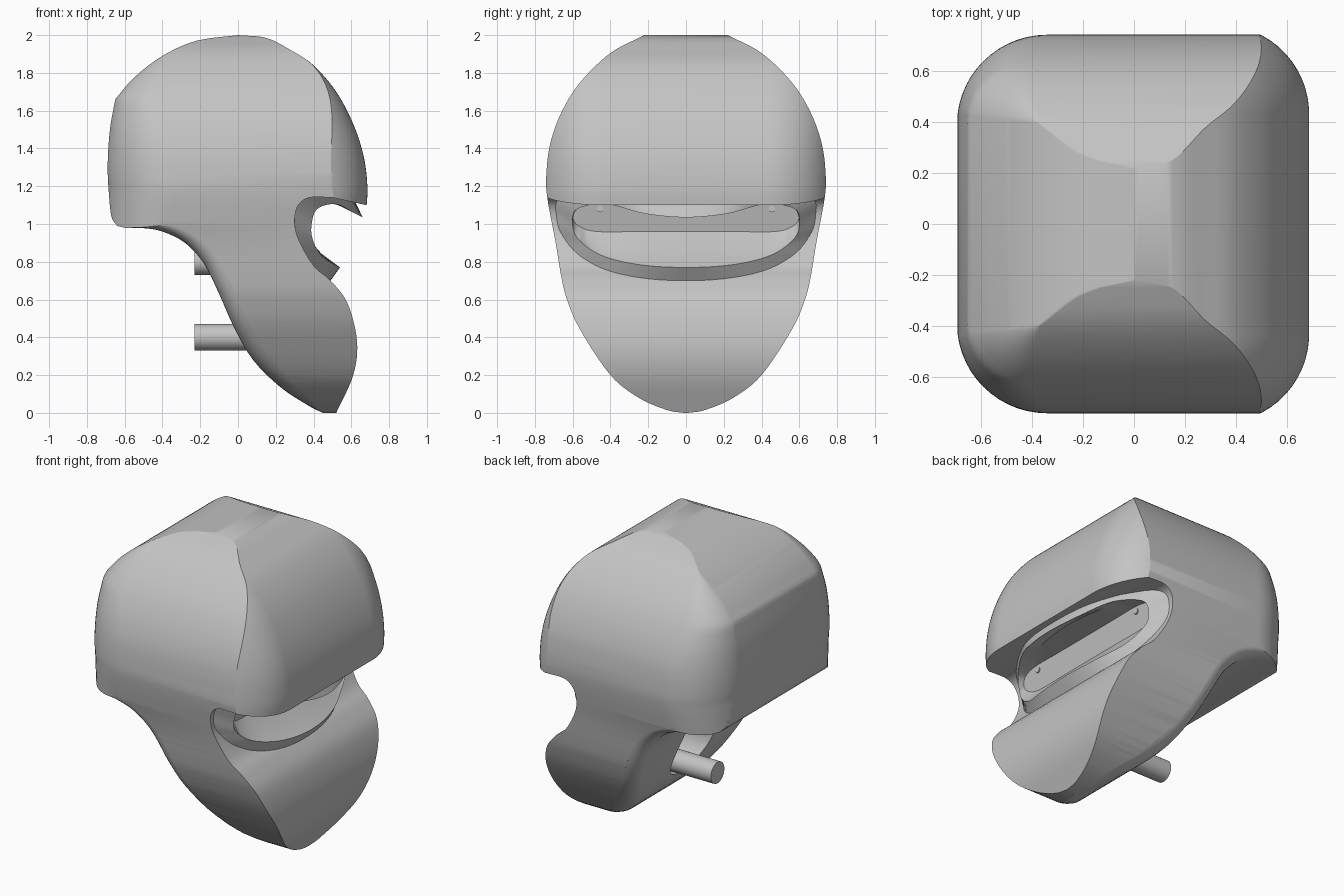
import bpy, bmesh, math
from mathutils import Vector

cube = bpy.data.objects.get("Cube")
if cube:
    bpy.data.objects.remove(cube)

grey = bpy.data.materials.new("plain_grey")
grey.use_nodes = True
COLOUR = (0.55, 0.55, 0.55, 1)
grey.diffuse_color = COLOUR
grey.node_tree.nodes["Principled BSDF"].inputs["Base Color"].default_value = COLOUR


def spline(points, steps=6, closed=False):
    """Catmull-Rom curve through the points."""
    p = [Vector(q) for q in points]
    if closed:
        p = [p[-1]] + p + p[:2]
    else:
        p = [2 * p[0] - p[1]] + p + [2 * p[-1] - p[-2]]
    out = []
    for a, b, c, d in zip(p, p[1:], p[2:], p[3:]):
        for k in range(steps):
            t = k / steps
            out.append(((2 * b) + (c - a) * t + (2 * a - 5 * b + 4 * c - d) * t * t
                        + (3 * b - a - 3 * c + d) * t ** 3) / 2)
    return out if closed else out + [p[-2]]


def lookup(curve, z):
    """First coordinate of a rising curve at height z."""
    for a, b in zip(curve, curve[1:]):
        if a.y <= z <= b.y and b.y > a.y:
            return a.x + (b.x - a.x) * (z - a.y) / (b.y - a.y)
    return curve[0].x if z < curve[0].y else curve[-1].x


def loft(name, rings):
    """Closed solid through rings of equal length, capped at both ends."""
    bm = bmesh.new()
    loops = [[bm.verts.new(v) for v in ring] for ring in rings]
    n = len(loops[0])
    for a, b in zip(loops, loops[1:]):
        for i in range(n):
            j = (i + 1) % n
            bm.faces.new((a[i], a[j], b[j], b[i]))
    bm.faces.new(loops[0])
    bm.faces.new(loops[-1])
    bmesh.ops.recalc_face_normals(bm, faces=bm.faces)
    mesh = bpy.data.meshes.new(name)
    bm.to_mesh(mesh)
    bm.free()
    obj = bpy.data.objects.new(name, mesh)
    bpy.context.collection.objects.link(obj)
    mesh.materials.append(grey)
    return obj


def activate(obj):
    bpy.ops.object.select_all(action="DESELECT")
    obj.select_set(True)
    bpy.context.view_layer.objects.active = obj


def combine(obj, cutter, operation):
    cutter.hide_render = True
    mod = obj.modifiers.new("cut", "BOOLEAN")
    mod.operation, mod.object, mod.solver = operation, cutter, "EXACT"
    activate(obj)
    bpy.ops.object.modifier_apply(modifier=mod.name)
    bpy.data.objects.remove(cutter)


def smooth(obj, angle=28):
    activate(obj)
    bpy.ops.object.shade_smooth_by_angle(angle=math.radians(angle))


def rod(name, x0, x1, y, z, radius, sides=32):
    ring = [(y + radius * math.cos(a), z + radius * math.sin(a))
            for a in (2 * math.pi * k / sides for k in range(sides))]
    smooth(loft(name, [[(x, *q) for q in ring] for x in (x0, x1)]))


# Half width of the head against height
width = spline([(.01, 0), (.1, .015), (.25, .08), (.4, .2), (.56, .44), (.63, .6),
                (.66, .72), (.69, .9), (.733, 1.13), (.74, 1.25), (.72, 1.42),
                (.66, 1.59), (.56, 1.75), (.4, 1.905), (.22, 2)])

# Side outline: notch, chin, underside, nape and crown; the brow is trimmed later
notch = spline([(.5, 1.14), (.38, 1.14), (.32, 1.1), (.3, 1.02), (.32, .92),
                (.4, .78), (.49, .7), (.58, .58), (.63, .38), (.61, .2), (.52, 0)])
under = spline([(.45, 0), (.37, .04), (.22, .14), (.08, .28), (-.02, .45), (-.1, .63),
                (-.18, .79), (-.28, .9), (-.4, .96), (-.5, .978), (-.6, .98)], 4)
nape = spline([(-.64, .99), (-.67, 1.04), (-.685, 1.18), (-.69, 1.32), (-.678, 1.5),
               (-.65, 1.66)])
crown = spline([(-.65, 1.66), (-.55, 1.775), (-.4, 1.89), (-.22, 1.97), (0, 2)])
block = [Vector((.1, 2.01)), Vector((.8, 2.01)), Vector((.8, 1.073))]
outline = block + notch + under + nape + crown[1:]

# The rounded underside is made by moving its outline inward near the sides
inward = [Vector((0, 0))] * len(outline)
first = len(block) + len(notch)
for i in range(len(under)):
    k, u = first + i, i / (len(under) - 1)
    along = (outline[k + 1] - outline[k - 1]).normalized()
    inward[k] = Vector((along.y, -along.x)) * min(1, 4 * u, 2.5 * (1 - u))


def side_ring(sign, angle, flat=None):
    ring = []
    for p, n in zip(outline, inward):
        r = min(.08, lookup(width, p.y) / 2)
        q = p + n * r * (1 - math.cos(angle))
        y = flat or lookup(width, q.y) - r + r * math.sin(angle)
        ring.append((q.x, sign * y, q.y))
    return ring


angles = [math.pi / 2 * k / 6 for k in range(7)]
rings = [side_ring(1, angles[-1], .9)] + [side_ring(1, a) for a in reversed(angles)]
rings += [side_ring(-1, a) for a in angles] + [side_ring(-1, angles[-1], .9)]
head = loft("head_shell", rings)

# Trim the sides to the frontal outline, with back corners that round off downward
rear = nape + crown[1:]


def plan_ring(w, z):
    r = min(max(.01, w - .39), .35)
    r = min(r, w / 2)
    back = lookup(rear, max(z, 1.18)) - .003
    half = [(1, w)]
    for k in range(15):
        a = math.pi / 2 * k / 14
        half.append((back + r - r * math.sin(a), w - r + r * math.cos(a)))
    return [(x, y, z) for x, y in half] + [(x, -y, z) for x, y in reversed(half)]


combine(head, loft("side_trim", [plan_ring(v.x, v.y) for v in width]), "INTERSECT")

# Trim the brow: its outline falls back along an arc toward the sides
brow = spline([(0, 2), (.15, 1.985), (.28, 1.92), (.4, 1.84), (.52, 1.7), (.61, 1.53),
               (.665, 1.36), (.685, 1.2), (.68, 1.08)])
brow_frame = brow + [Vector((.68, -.1)), Vector((-1, -.1)), Vector((-1, 2.03))]
ARC, START = .35, .43
steps = [START + .33 * k / 16 for k in range(17)]
rings = []
for y in [-s for s in reversed(steps)] + steps:
    drop = ARC - math.sqrt(ARC ** 2 - (abs(y) - START) ** 2)
    rings.append([(v.x - drop, y, v.y) for v in brow_frame])
combine(head, loft("brow_trim", rings), "INTERSECT")

# Oval socket in the back, holding the two pegs
socket = []
for k in range(48):
    a = 2 * math.pi * k / 48
    socket.append((.2 * math.cos(a), (.74 if math.sin(a) > 0 else .53) + .2 * math.sin(a)))
combine(head, loft("socket", [[(x, *q) for q in socket] for x in (-.5, .2)]), "DIFFERENCE")
smooth(head)
for name, z in (("lower_peg", .4), ("upper_peg", .8)):
    rod(name, -.23, .25, 0, z, .07)


# Mouth: a flared rim, rising from the notch, around a recessed flat plate
def mouth_loop(half):
    points = half + [(x, -y, z) for x, y, z in half[-2:0:-1]]
    return spline(points, closed=True)


base = mouth_loop([(.49, 0, .7), (.46, .3, .72), (.37, .55, .82), (.31, .66, .95),
                   (.31, .68, 1.05), (.36, .66, 1.13), (.48, .5, 1.15),
                   (.58, .3, 1.15), (.62, 0, 1.12)])
lip = mouth_loop([(.54, 0, .77), (.51, .25, .785), (.44, .45, .835), (.395, .57, .92),
                  (.39, .6, 1), (.42, .575, 1.08), (.52, .42, 1.105),
                  (.62, .22, 1.055), (.66, 0, 1.035)])
plate = mouth_loop([(0, 0, .96), (0, .25, .96), (0, .47, .96), (0, .56, .985),
                    (0, .597, 1.03), (0, .57, 1.085), (0, .47, 1.11), (0, .25, 1.11),
                    (0, 0, 1.11)])
for v in plate:
    v.x = .34 + .2 * (v.z - .96)
backing = [v - Vector((.07, 0, 0)) for v in plate]
root = [b + (b - c) * .4 for b, c in zip(base, lip)]
inner = []
for c, d in zip(lip, plate):
    mid = c.lerp(d, .5)
    mid.z += .06 * max(0, c.x - .5) / .16 if c.z > 1 else -.02 * (c.z < .9)
    inner.append(mid)
smooth(loft("mouth_rim", [backing, root, lip, inner, plate]), 35)

# Small pins near the ends of the plate
for name, side in (("left_pin", 1), ("right_pin", -1)):
    rod(name, .34, .37, side * .455, 1.08, .018, 20)
